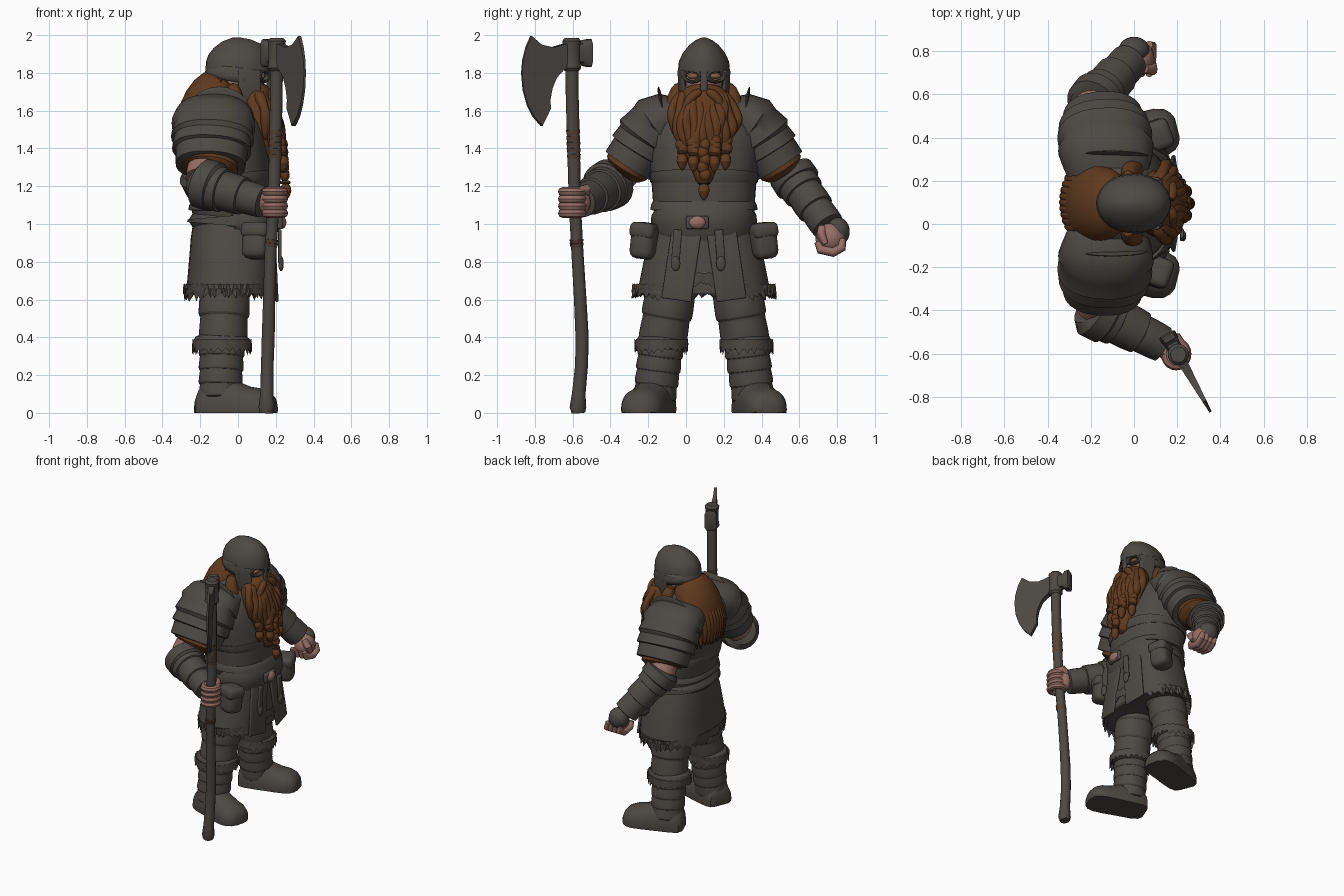
import bpy, bmesh, math, random
from mathutils import Vector, Matrix

if "Cube" in bpy.data.objects:
    bpy.data.objects.remove(bpy.data.objects["Cube"])
random.seed(4)
C = 0.095                       # body centre line in y (figure faces +x)
X, Y, Z = Vector((1, 0, 0)), Vector((0, 1, 0)), Vector((0, 0, 1))

def mat(name, r, g, b):
    m = bpy.data.materials.new(name)
    m.diffuse_color = (r, g, b, 1)
    m.use_nodes = True
    m.node_tree.nodes["Principled BSDF"].inputs["Base Color"].default_value = m.diffuse_color
    return m
GREY = mat("grey_leather", .074, .066, .057)
HAIR = mat("ginger_hair", .118, .042, .013)
SKIN = mat("skin", .31, .155, .13)
WRAP = mat("brown_wrap", .092, .055, .036)
EYE = mat("amber_eye", .22, .11, .05)

def finish(bm, name, m, sub=0):
    bmesh.ops.recalc_face_normals(bm, faces=bm.faces)
    me = bpy.data.meshes.new(name)
    bm.to_mesh(me); bm.free()
    me.materials.append(m)
    ob = bpy.data.objects.new(name, me)
    bpy.context.collection.objects.link(ob)
    if sub:
        ob.modifiers.new("round", 'SUBSURF').levels = sub
    return ob

def tube(name, pts, radii, m, up=X, n=20, e=2.0, sub=0):
    """Skin elliptical rings along a path; radii are (sideways, along up)."""
    bm, P, rings = bmesh.new(), [Vector(p) for p in pts], []
    for i, p in enumerate(P):
        t = (P[min(i + 1, len(P) - 1)] - P[max(i - 1, 0)]).normalized()
        s = t.cross(up).normalized()
        u = s.cross(t)
        ra, rb = radii[i] if isinstance(radii[i], tuple) else (radii[i],) * 2
        ring = []
        for k in range(n):
            c, d = math.cos(2 * math.pi * k / n), math.sin(2 * math.pi * k / n)
            f = (abs(c) ** e + abs(d) ** e) ** (-1 / e)
            ring.append(bm.verts.new(p + s * (ra * c * f) + u * (rb * d * f)))
        rings.append(ring)
    for a, b in zip(rings, rings[1:]):
        for k in range(n):
            bm.faces.new((a[k], a[(k + 1) % n], b[(k + 1) % n], b[k]))
    bm.faces.new(rings[0]); bm.faces.new(rings[-1])
    return finish(bm, name, m, sub)

def loft(name, secs, m, **k):
    """Upright body from (z, x, y, half depth, half width) sections."""
    return tube(name, [(x, y, z) for z, x, y, _, _ in secs],
                [(ry, rx) for *_, rx, ry in secs], m, **k)

def folds(p0, p1, r0, r1, n, flare=.012):
    """Overlapping bands between two points: flared sawtooth profile."""
    p0, p1, P, R = Vector(p0), Vector(p1), [], []
    for i in range(n):
        for f, d in ((.0, -.3), (.55, .7), (.93, 1), (.96, -.4)):
            t = (i + f) / n
            P.append(p0.lerp(p1, t))
            R.append(r0 + (r1 - r0) * t + flare * d)
    return P, R

def ball(name, loc, scale, m, rot=None):
    bm = bmesh.new()
    bmesh.ops.create_uvsphere(bm, u_segments=20, v_segments=12, radius=1)
    M = Matrix.Translation(loc) @ (rot or Matrix()) @ Matrix.Diagonal((*scale, 1))
    bmesh.ops.transform(bm, matrix=M, verts=bm.verts)
    return finish(bm, name, m)

def box(name, loc, size, m, rot=None, bevel=.01):
    bm = bmesh.new()
    bmesh.ops.create_cube(bm, size=1)
    M = Matrix.Translation(loc) @ (rot or Matrix()) @ Matrix.Diagonal((*size, 1))
    bmesh.ops.transform(bm, matrix=M, verts=bm.verts)
    bmesh.ops.bevel(bm, geom=bm.edges[:], offset=bevel, segments=3, affect='EDGES', profile=.5)
    return finish(bm, name, m)

def ringlet(name, loc, R, r, m, axis=Z, sx=1.0):
    """Torus around an axis."""
    q = axis.to_track_quat('Z', 'Y').to_matrix()
    P = [Vector(loc) + q @ Vector((R * sx * math.cos(a), R * math.sin(a), 0))
         for a in (2 * math.pi * k / 20 for k in range(21))]
    return tube(name, P, [r] * 21, m, up=axis, n=8)

def fur(name, x, y, z, rx, ry, n, length, hem=lambda a: 0, m=GREY):
    """Ring of broad ragged tufts hanging down."""
    bm = bmesh.new()
    for row in range(2):
        for i in range(n):
            a = 2 * math.pi * (i + row / 2) / n
            d, s = Vector((rx * math.cos(a), ry * math.sin(a), 0)), Vector((-rx * math.sin(a), ry * math.cos(a), 0))
            b = Vector((x, y, z + hem(a) + row * length * .5)) + d
            w = s * (5.5 / n)
            tip = b + d * random.uniform(.0, .06) - Z * length * random.uniform(.7, 1.25) + s * random.uniform(-.06, .06)
            v = [bm.verts.new(p) for p in (b - w, b + d * .04 + Z * .01, b + w, b - d * .12, tip)]
            for k in range(4):
                bm.faces.new((v[k], v[(k + 1) % 4], v[4]))
            bm.faces.new(v[:4])
    return finish(bm, name, m)

# torso, belt and skirt
loft("torso", [(.93, -.02, C, .2, .25), (1.08, -.03, C, .215, .27), (1.2, -.04, C, .22, .275), (1.32, -.055, C, .225, .29),
               (1.45, -.075, C, .225, .31), (1.56, -.09, C, .2, .28), (1.66, -.1, C, .14, .18), (1.74, -.08, C, .1, .1)],
     GREY, n=32, e=2.4, sub=1)
loft("breast_band", [(1.22, -.04, C, .22, .275), (1.225, -.04, C, .229, .286), (1.265, -.045, C, .232, .289), (1.27, -.045, C, .22, .275)], GREY, n=32, e=2.4)
loft("jerkin_hem", [(1.12, -.03, C, .21, .27), (1.1, -.03, C, .228, .28), (1.075, -.03, C, .233, .284), (1.07, -.03, C, .21, .26)], GREY, n=36, e=2.4)
loft("belt", [(.985, -.03, C, .22, .26), (.99, -.025, C, .245, .283), (1.045, -.025, C, .243, .278), (1.05, -.03, C, .22, .26)], GREY, n=36, e=2.4)

def hem(a):
    return .07 * max(0, 1 - abs(math.atan2(math.sin(a), math.cos(a))) / .45)
sk = loft("skirt", [(1.02, -.03, C, .205, .255), (.92, -.035, C, .215, .29), (.8, -.035, C, .225, .32), (.7, -.038, C, .23, .34),
                    (.64, -.04, C, .235, .352), (.66, -.04, C, .2, .31), (.74, -.04, C, .15, .24)], GREY, n=40, e=2.5)
for v in sk.data.vertices:                       # lift the hem at the front
    if .63 < v.co.z < .67:
        v.co.z += hem(math.atan2((v.co.y - C) / .35, (v.co.x + .04) / .23))
fur("skirt_fur", -.04, C, .65, .24, .365, 44, .05, hem)
for s in (-1, 1):
    box("skirt_front_flap", (.186, C + s * .12, .775), (.018, .16, .36), GREY,
        Matrix.Rotation(s * .14, 4, 'X') @ Matrix.Rotation(s * .16, 4, 'Z') @ Matrix.Rotation(-.05, 4, 'Y'), .008)
    box("belt_tail", (.222, C - .03 + s * .115, .88), (.018, .045, .18), GREY, Matrix.Rotation(s * .08, 4, 'X'), .007)
    ball("belt_tail_tip", (.228, C - .03 + s * .12, .79), (.014, .025, .04), GREY)
ball("belt_buckle", (.232, .06, 1.008), (.024, .045, .034), SKIN)
box("belt_knot", (.222, .06, 1.008), (.03, .12, .07), GREY, None, .012)

for s in (-1, 1):
    def P(x, y, z):
        return (x, C + s * y, z)
    # hip pouches
    R = Matrix.Rotation(s * .35, 4, 'Z') @ Matrix.Rotation(s * .12, 4, 'X')
    box("pouch", P(.098, .315, .91), (.14, .13, .19), GREY, R, .04)
    box("pouch_flap", P(.1, .312, .965), (.15, .138, .085), GREY, R, .03)
    # trousers
    pts, rad = folds(P(-.065, .155, .76), P(-.08, .222, .37), .142, .122, 3, .008)
    tube("trouser_leg", pts, rad, GREY, n=22, sub=1)
    # boots: upright sections along the foot, flattened on the ground
    pts, rad = folds(P(-.085, .225, .37), P(-.095, .262, .07), .12, .11, 4, .006)
    tube("boot_shaft", pts, rad, GREY, n=22, sub=1)
    loft("boot_cuff", [(.42, -.083, C + s * .22, .11, .105), (.4, -.083, C + s * .22, .152, .13),
                       (.36, -.085, C + s * .225, .16, .14), (.33, -.085, C + s * .227, .12, .11)], GREY, sub=1)
    fur("boot_fur", -.085, C + s * .225, .36, .152, .137, 24, .045)
    foot = [(-.21, .228, .06, .09), (-.195, .234, .09, .13), (-.15, .247, .105, .17), (-.07, .27, .11, .19), (0, .293, .112, .165), (.06, .312, .115, .14),
            (.12, .33, .113, .13), (.165, .342, .098, .11), (.188, .349, .075, .085), (.2, .352, .045, .05)]
    f = tube("boot_foot", [P(x, y, .02) for x, y, *_ in foot], [(w, h - .02) for *_, w, h in foot], GREY, up=Z, n=28, e=2.3)
    for v in f.data.vertices:
        if v.co.z < .02:
            v.co.z = max(0, v.co.z)
    # layered shoulder armour
    axis = [(-.12, .14, 1.56), (-.125, .2, 1.56), (-.13, .255, 1.525), (-.13, .262, 1.517), (-.135, .31, 1.455), (-.135, .315, 1.445),
            (-.14, .35, 1.39), (-.14, .353, 1.383), (-.145, .4, 1.31), (-.145, .403, 1.305)]
    tube("pauldron", [P(*a) for a in axis], [(.11, .19), (.135, .21), (.16, .222), (.15, .207), (.166, .22), (.15, .203),
         (.157, .21), (.142, .19), (.142, .185), (.1, .12)], GREY, n=28, e=2.3)
    ball("pauldron_collar", P(-.1, .215, 1.58), (.17, .014, .15), GREY, Matrix.Rotation(s * -.18, 4, 'X'))
    # upper arm with brown sleeve trim
    tube("upper_arm", [P(-.14, .33, 1.42), P(-.16, .4, 1.32), P(-.185, .475, 1.23)], [(.11, .12), (.1, .105), (.095, .095)], SKIN)
    tube("sleeve_trim", [P(-.145, .37, 1.36), P(-.15, .41, 1.295), P(-.155, .422, 1.277)], [(.125, .15), (.122, .15), (.1, .1)], HAIR)

# left forearm and fist
pts, rad = folds((-.19, .565, 1.25), (-.02, .755, .985), .112, .08, 3, .008)
tube("left_gauntlet", pts, rad, GREY, n=22)
tube("left_gauntlet_cuff", [(-.2, .548, 1.285), (-.195, .555, 1.27), (-.165, .592, 1.215), (-.16, .597, 1.208)], [.1, .124, .126, .1], GREY, n=22)
ball("left_fist", (.025, .765, .925), (.07, .08, .08), SKIN)
ball("left_hand_guard", (-.0, .805, .96), (.072, .062, .075), GREY)
for k in range(4):
    a = Vector((.07 - .035 * k, .0, 0))
    tube("left_finger", [a + Vector(p) for p in ((.0, .83, .92), (.012, .825, .875), (.01, .78, .85), (.005, .71, .865), (0, .695, .905))],
         [.018, .024, .025, .024, .016], SKIN, n=10)
tube("left_thumb", [(.05, .72, .98), (.085, .715, .94), (.09, .74, .895)], [.022, .026, .015], SKIN, up=Y, n=10)

# right forearm and gripping hand
pts, rad = folds((-.175, -.4, 1.205), (.14, -.56, 1.115), .125, .075, 3, .008)
tube("right_gauntlet", pts, rad, GREY, up=Z, n=22)
tube("right_gauntlet_cuff", [(-.2, -.38, 1.225), (-.185, -.395, 1.215), (-.12, -.43, 1.195), (-.11, -.435, 1.19)], [.1, .135, .132, .1], GREY, up=Z, n=22)
ball("right_palm", (.165, -.575, 1.115), (.055, .07, .078), SKIN)
for k in range(4):
    ringlet("right_finger", (.195, -.602, 1.057 + .038 * k), .052, .024, SKIN, Z, .9)
tube("right_thumb", [(.15, -.53, 1.15), (.2, -.53, 1.185), (.235, -.57, 1.18)], [.02, .026, .016], SKIN, up=Z, n=10)

# axe: knobbly shaft, wraps, socket, blade and poll
shaft = [(.15, -.57, 0), (.152, -.572, .03), (.152, -.568, .1), (.155, -.553, .25), (.16, -.55, .4), (.165, -.56, .6), (.172, -.575, .85),
         (.188, -.588, 1.1), (.198, -.595, 1.4), (.203, -.603, 1.7), (.205, -.605, 1.97)]
tube("axe_shaft", shaft, [.036, .044, .036, .034, .035, .033, .032, .032, .034, .034, .036], GREY, n=14)
for a, b, n in (((.196, -.593, 1.34), (.2, -.598, 1.5), 5), ((.174, -.578, .88), (.178, -.58, .92), 2)):
    pts, rad = folds(a, b, .034, .034, n, .003)
    tube("axe_wrap", pts, rad, WRAP, n=14)
D, O = Vector((.49, -.87, 0)), Vector((.205, -.605, 0))
N = Vector((.87, .49, 0))
outline = [(.0, 1.84), (.06, 1.815), (.1, 1.775), (.125, 1.72), (.138, 1.66), (.136, 1.61), (.184, 1.52), (.235, 1.57), (.27, 1.63), (.296, 1.71),
           (.305, 1.8), (.298, 1.87), (.277, 1.94), (.247, 1.995), (.19, 1.95), (.12, 1.935), (.06, 1.95), (.0, 1.965)]
bm = bmesh.new()
F = [[bm.verts.new(O + D * u + Z * z + N * (g * .025 * (1 - u / .4))) for u, z in outline] for g in (-1, 1)]
for f in F:
    bm.faces.new(f)
for i in range(len(outline)):
    j = (i + 1) % len(outline)
    bm.faces.new((F[0][i], F[0][j], F[1][j], F[1][i]))
finish(bm, "axe_blade", GREY)
tube("axe_socket", [O + Z * z for z in (1.81, 1.825, 1.86, 1.94, 1.97, 1.985)], [.038, .05, .045, .045, .05, .036], GREY, n=14)
tube("axe_poll", [O + Z * 1.905 - D * d for d in (0, .06, .075, .105, .112)], [(.035, .05), (.035, .05), (.04, .07), (.042, .075), (.03, .06)], GREY, up=Z, e=5)

# head, eyes and helmet
ball("face", (.03, C, 1.75), (.11, .105, .12), SKIN)
loft("helmet", [(1.805, 0, C, .15, .12), (1.805, 0, C, .172, .138), (1.86, 0, C, .17, .133), (1.905, -.002, C, .155, .112),
                (1.945, -.005, C, .122, .08), (1.972, -.008, C, .075, .045), (1.987, -.008, C, .02, .012)], GREY, n=28)
guard = loft("helmet_neck_guard", [(1.75, -.01, C, .168, .136), (1.78, -.004, C, .172, .138), (1.83, 0, C, .168, .136)], GREY, n=28)
bm = bmesh.new(); bm.from_mesh(guard.data)
bmesh.ops.delete(bm, geom=[f for f in bm.faces if f.calc_center_median().x > .09 or len(f.verts) > 4], context='FACES')
bm.to_mesh(guard.data); bm.free()
guard.modifiers.new("thick", 'SOLIDIFY').thickness = .014
box("nose_guard", (.162, C, 1.76), (.022, .036, .12), GREY, Matrix.Rotation(-.06, 4, 'Y'), .008)
for s in (-1, 1):
    ball("eye", (.128, C + s * .057, 1.783), (.016, .032, .014), EYE)
    e = ringlet("eye_guard", (0, 0, 0), .048, .015, GREY, X)
    for v in e.data.vertices:
        p = Matrix.Rotation(s * .45, 3, 'Z') @ Vector((v.co.x, v.co.y, v.co.z * .6))
        v.co = p + Vector((.133, C + s * .062, 1.782))
    box("cheek_guard", (.06, C + s * .117, 1.725), (.12, .016, .18), GREY, Matrix.Rotation(s * -.2, 4, 'Z') @ Matrix.Rotation(s * -.06, 4, 'X'), .007)

# back hair
loft("back_hair", [(1.78, -.06, C, .09, .12), (1.7, -.13, C, .13, .17), (1.6, -.18, C, .14, .19), (1.48, -.21, C, .125, .19),
                   (1.4, -.235, C, .09, .165), (1.33, -.245, C, .04, .1)], HAIR, n=28, sub=1)
for k in range(-6, 7):
    b = math.sqrt(1 - (k / 7.5) ** 2)
    tube("back_hair_lock", [(-.03 - .08 * b, C + k * .018, 1.765), (-.1 - .125 * b, C + k * .025, 1.68), (-.14 - .175 * b, C + k * .028, 1.57),
         (-.17 - .165 * b, C + k * .028 + .008, 1.45), (-.21 - .1 * b, C + k * .026, 1.32 + .03 * random.random())],
         [.02, .028, .027, .025, .006], HAIR, n=8, sub=1)

# beard: core mass, wavy locks, braids
loft("beard", [(1.72, .06, C, .08, .105), (1.68, .09, C, .1, .14), (1.58, .11, C, .1, .165), (1.46, .13, C, .095, .15),
               (1.36, .145, C, .085, .1), (1.26, .17, C, .065, .06), (1.2, .19, C, .03, .03)], HAIR, n=24, sub=1)
for k in range(-6, 7):
    b = math.sqrt(1 - (k / 7.2) ** 2)
    end = 1.27 + .025 * abs(k) + .02 * random.random()
    ps, rs = [], []
    for i in range(9):
        t = i / 8
        ps.append((.06 + b * (.08 + .09 * math.sin(math.pi * min(t * .9, .5))) - .01 * t, C + k * (.018 + .014 * math.sin(2.6 * t) - .006 * t)
                   + .012 * math.sin(9 * t + k * 1.7), 1.695 + (end - 1.695) * t))
        rs.append(.03 * (1 + .2 * math.sin(14 * t + k)) * (1 if t < .85 else .55 if t < 1 else .15))
    tube("beard_lock", ps, rs, HAIR, n=8, sub=1)
for y, z0, z1, x in ((-.115, 1.48, 1.28, .18), (.115, 1.48, 1.28, .18), (-.055, 1.44, 1.27, .225), (.055, 1.44, 1.27, .225), (0, 1.42, 1.12, .238)):
    n = 5
    for i in range(n):
        t = i / n
        ball("braid_knot", (x + .012 * t, C + y + .006 * (-1) ** i, z0 + (z1 + .1 - z0) * t), (.026, .03, .034), HAIR)
    ringlet("braid_bead", (x + .012, C + y, z1 + .1), .02, .009, HAIR)
    tube("braid_tuft", [(x + .012, C + y, z1 + .1), (x + .016, C + y, z1 + .055), (x + .014, C + y, z1)], [.018, .042, .004], HAIR, n=10, sub=1)
for s in (-1, 1):
    tube("moustache", [(.165, C + s * .01, 1.705), (.18, C + s * .05, 1.69), (.17, C + s * .1, 1.63), (.165, C + s * .115, 1.54)],
         [.02, .03, .026, .006], HAIR, n=10, sub=1)
    tube("side_hair", [(-.03, C + s * .12, 1.75), (-.02, C + s * .155, 1.67), (.02, C + s * .17, 1.56), (.05, C + s * .16, 1.46)],
         [.03, .05, .045, .01], HAIR, n=12, sub=1)

# smooth shading with crisp plate edges
bpy.ops.object.select_all(action='SELECT')
bpy.context.view_layer.objects.active = sk
bpy.ops.object.shade_smooth_by_angle(angle=math.radians(40))
